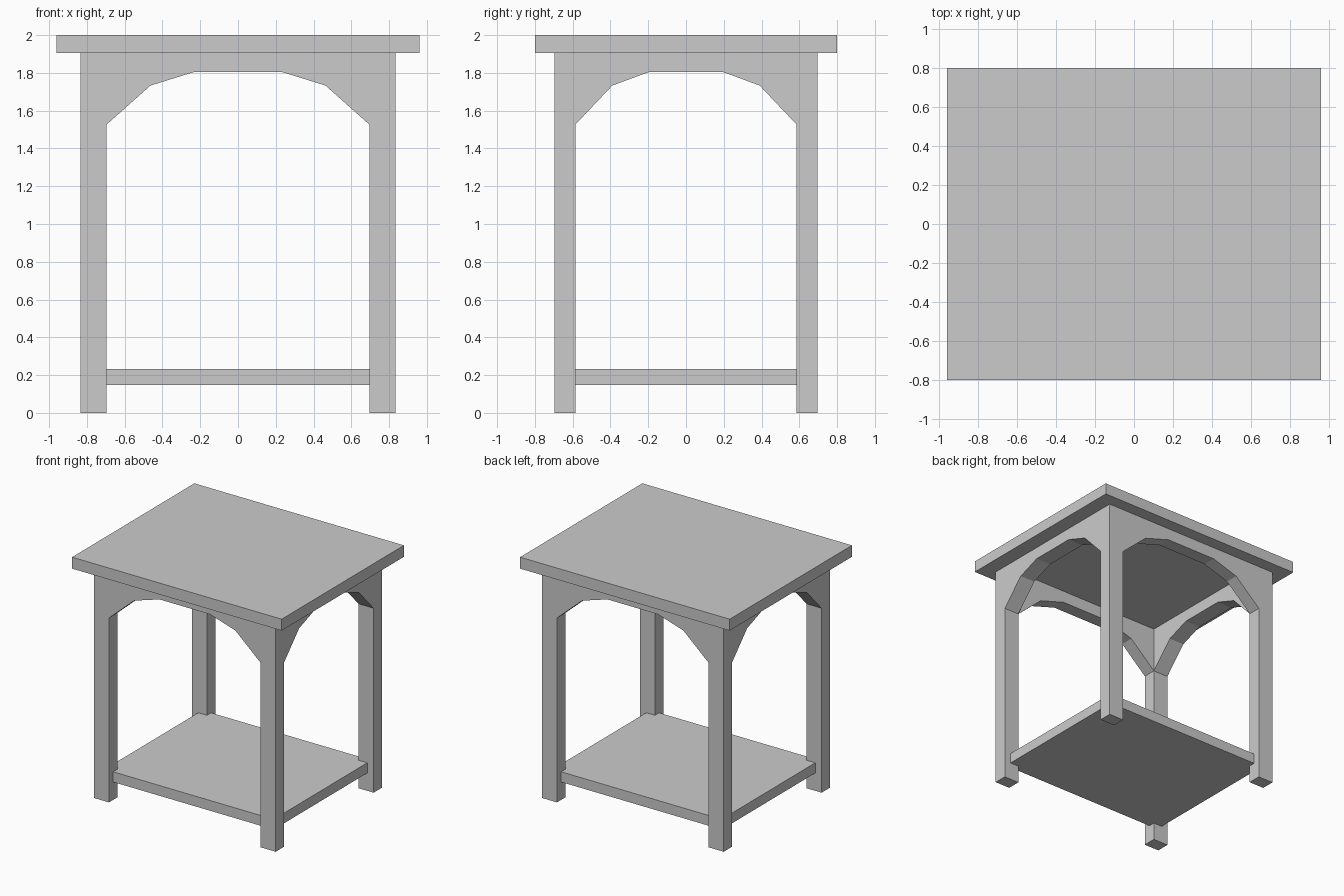
import bpy, bmesh
from mathutils import Vector

if "Cube" in bpy.data.objects:
    bpy.data.objects.remove(bpy.data.objects["Cube"])

LEG_X, LEG_Y = (0.695, 0.833), (0.585, 0.696)   # inner / outer leg faces
FRAME_TOP = 1.905


def prism(name, profile, sweep):
    """Close a planar profile and sweep it into a solid."""
    bm = bmesh.new()
    face = bm.faces.new([bm.verts.new(p) for p in profile])
    swept = bmesh.ops.extrude_face_region(bm, geom=[face])["geom"]
    bmesh.ops.translate(bm, vec=Vector(sweep),
                        verts=[v for v in swept if isinstance(v, bmesh.types.BMVert)])
    bmesh.ops.recalc_face_normals(bm, faces=bm.faces)
    mesh = bpy.data.meshes.new(name)
    bm.to_mesh(mesh)
    bm.free()
    obj = bpy.data.objects.new(name, mesh)
    bpy.context.collection.objects.link(obj)
    return obj


def box(name, hx, hy, z0, z1):
    base = [(-hx, -hy, z0), (hx, -hy, z0), (hx, hy, z0), (-hx, hy, z0)]
    return prism(name, base, (0, 0, z1 - z0))


def arch(half):
    """Faceted arch opening as (across, height) points."""
    right = [(half, -0.2), (half, 1.527), (half * 2 / 3, 1.733), (half / 3, 1.805)]
    return right + [(-a, z) for a, z in reversed(right)]


# Table top and lower shelf (shelf corners are let into the legs)
box("table_top", 0.96, 0.80, FRAME_TOP, 2.0)
box("lower_shelf", 0.775, 0.64, 0.147, 0.232)

# Leg frame: solid block, hollowed and pierced by arches both ways
frame = box("leg_frame", LEG_X[1], LEG_Y[1], 0, FRAME_TOP)
cutters = [
    box("hollow_cutter", LEG_X[0], LEG_Y[0], -0.2, 2.2),
    prism("front_arch_cutter", [(a, -1, z) for a, z in arch(LEG_X[0])], (0, 2, 0)),
    prism("side_arch_cutter", [(-1, a, z) for a, z in arch(LEG_Y[0])], (2, 0, 0)),
]
for cutter in cutters:
    mod = frame.modifiers.new(cutter.name, 'BOOLEAN')
    mod.operation = 'DIFFERENCE'
    mod.solver = 'EXACT'
    mod.object = cutter
    cutter.hide_render = True
    cutter.hide_set(True)
